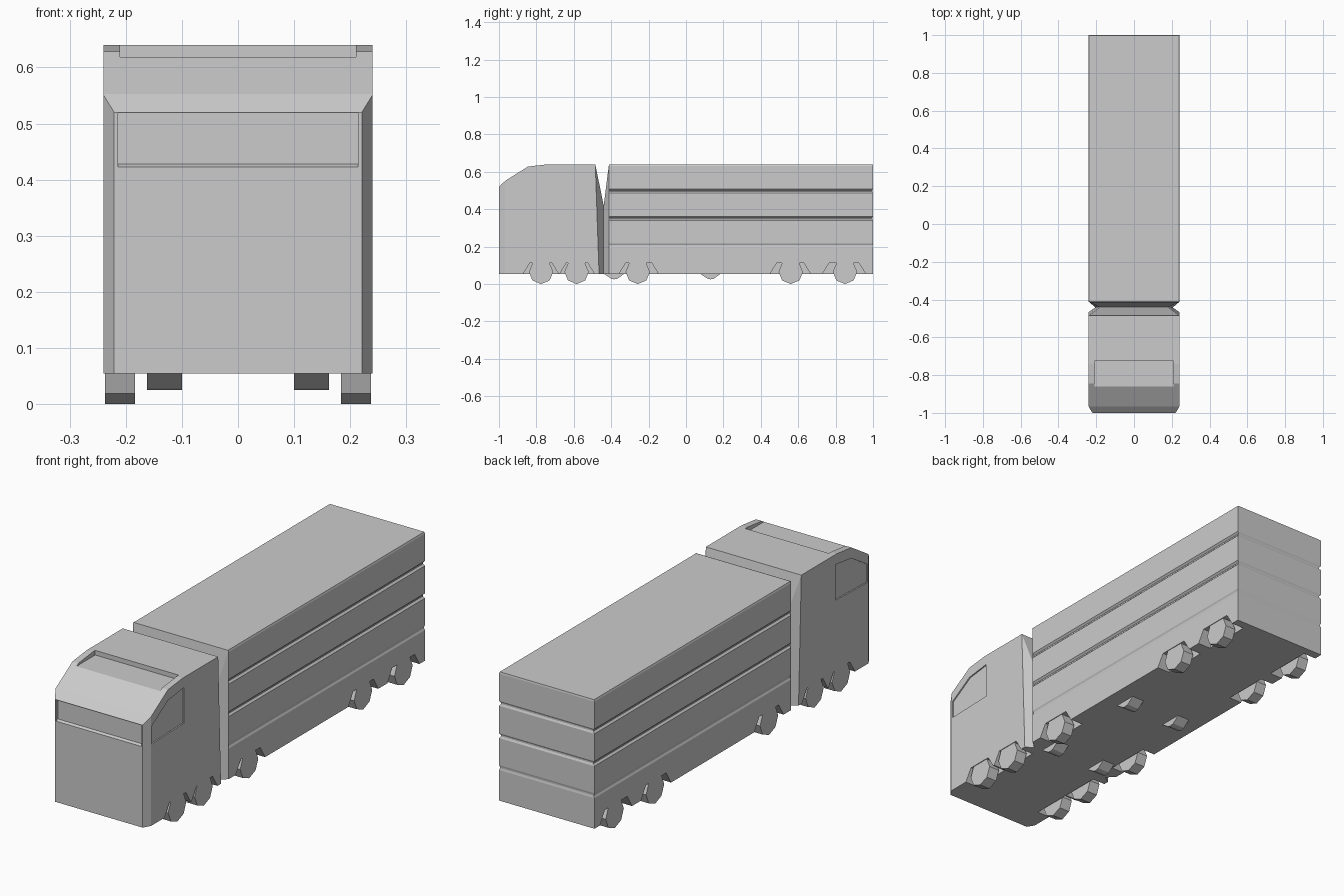
import bpy, bmesh, math

if "Cube" in bpy.data.objects:
    bpy.data.objects.remove(bpy.data.objects["Cube"])


def finish(bm, name):
    bmesh.ops.recalc_face_normals(bm, faces=bm.faces)
    me = bpy.data.meshes.new(name)
    bm.to_mesh(me)
    bm.free()
    ob = bpy.data.objects.new(name, me)
    bpy.context.collection.objects.link(ob)
    return ob


def loft(name, rings):
    """Closed solid through a list of equally long rings."""
    bm = bmesh.new()
    vs = [[bm.verts.new(p) for p in r] for r in rings]
    n = len(rings[0])
    for a, b in zip(vs, vs[1:]):
        for i in range(n):
            bm.faces.new((a[i], a[(i + 1) % n], b[(i + 1) % n], b[i]))
    bm.faces.new(vs[0])
    bm.faces.new(vs[-1])
    return finish(bm, name)


def side_prism(name, prof, x0, x1):
    """Extrude a (y, z) profile across x."""
    return loft(name, [[(x, y, z) for y, z in prof] for x in (x0, x1)])


def plan_prism(name, plan, z0, z1):
    """Extrude an (x, y) outline up z."""
    return loft(name, [[(x, y, z) for x, y in plan] for z in (z0, z1)])


def box(name, x0, x1, y0, y1, z0, z1):
    return plan_prism(name, [(x0, y0), (x1, y0), (x1, y1), (x0, y1)], z0, z1)


def boolean(target, cutter, op='DIFFERENCE'):
    m = target.modifiers.new("cut", 'BOOLEAN')
    m.operation, m.object, m.solver = op, cutter, 'EXACT'
    bpy.context.view_layer.objects.active = target
    bpy.ops.object.modifier_apply(modifier=m.name)
    bpy.data.objects.remove(cutter)


W, LOW, TOP = 0.24, 0.055, 0.64

# Cab: side profile trimmed by a plan with chamfered front corners
cab = side_prism("cab", [(-1, LOW), (-1, .52), (-.965, .553), (-.845, .628),
                         (-.74, TOP), (-.485, TOP), (-.465, LOW)], -W, W)
boolean(cab, plan_prism("plan_cutter", [(-.22, -1.001), (.22, -1.001), (W + .001, -.965),
        (W + .001, -.4), (-W - .001, -.4), (-W - .001, -.965)], 0, 1), 'INTERSECT')

# Windscreen recess with sloping sill
boolean(cab, side_prism("screen_cutter", [(-1.02, .413), (-.988, .428), (-.988, .519),
                                          (-1.02, .519)], -.214, .214))
# Roof recess
boolean(cab, box("roof_cutter", -.21, .21, -.87, -.725, .619, .7))
# Side window recesses
for s in (-1, 1):
    boolean(cab, side_prism("window_cutter", [(-.962, .425), (-.73, .432), (-.73, .594),
                            (-.845, .579), (-.962, .507)], s * .234, s * .26))

# Tapered neck between cab and trailer: cab half and trailer half
def section(y_low, y_top, w_low, w_top, top):
    return [(-w_low, y_low, LOW), (w_low, y_low, LOW), (w_top, y_top, top), (-w_top, y_top, top)]

loft("neck", [section(-.466, -.485, W, W, TOP), section(-.442, -.44, .205, .18, .42),
              section(-.41, -.412, W, W, TOP)])

# Trailer: stacked panels with shallow grooves between them
levels = [(LOW, 0)]
for z, d in ((.205, .004), (.35, .008), (.497, .008)):
    levels += [(z - .011, 0), (z - .003, d), (z + .003, d), (z + .011, 0)]
levels += [(.632, 0), (TOP, .003)]
trailer = loft("trailer", [[(-W + d, -.411, z), (W - d, -.411, z),
                            (W - d, 1 - d / 2, z), (-W + d, 1 - d / 2, z)] for z, d in levels])

# Wheels with their arches
for y, front, rear in ((-.775, .095, .093), (-.585, .09, .095), (-.258, .1, .11),
                       (.56, .11, .105), (.85, .12, .11)):
    body = cab if y < -.5 else trailer
    for s in (-1, 1):
        boolean(body, side_prism("arch_cutter", [(y - front, .04), (y + rear, .04), (y + rear, LOW),
                (y + rear - .035, .112), (y - front + .035, .112), (y - front, LOW)],
                s * .175, s * .26))
        ring = [(y + .065 * math.sin(k * math.pi / 4), .065 - .065 * math.cos(k * math.pi / 4))
                for k in range(8)]
        side_prism("wheel", ring, s * .184, s * .237)

# Small support feet under the trailer
for y in (-.385, .13):
    for s in (-1, 1):
        side_prism("support_foot", [(y - .06, LOW + .004), (y - .015, .029), (y, .025),
                                    (y + .02, .029), (y + .06, LOW + .004)], s * .1, s * .162)
